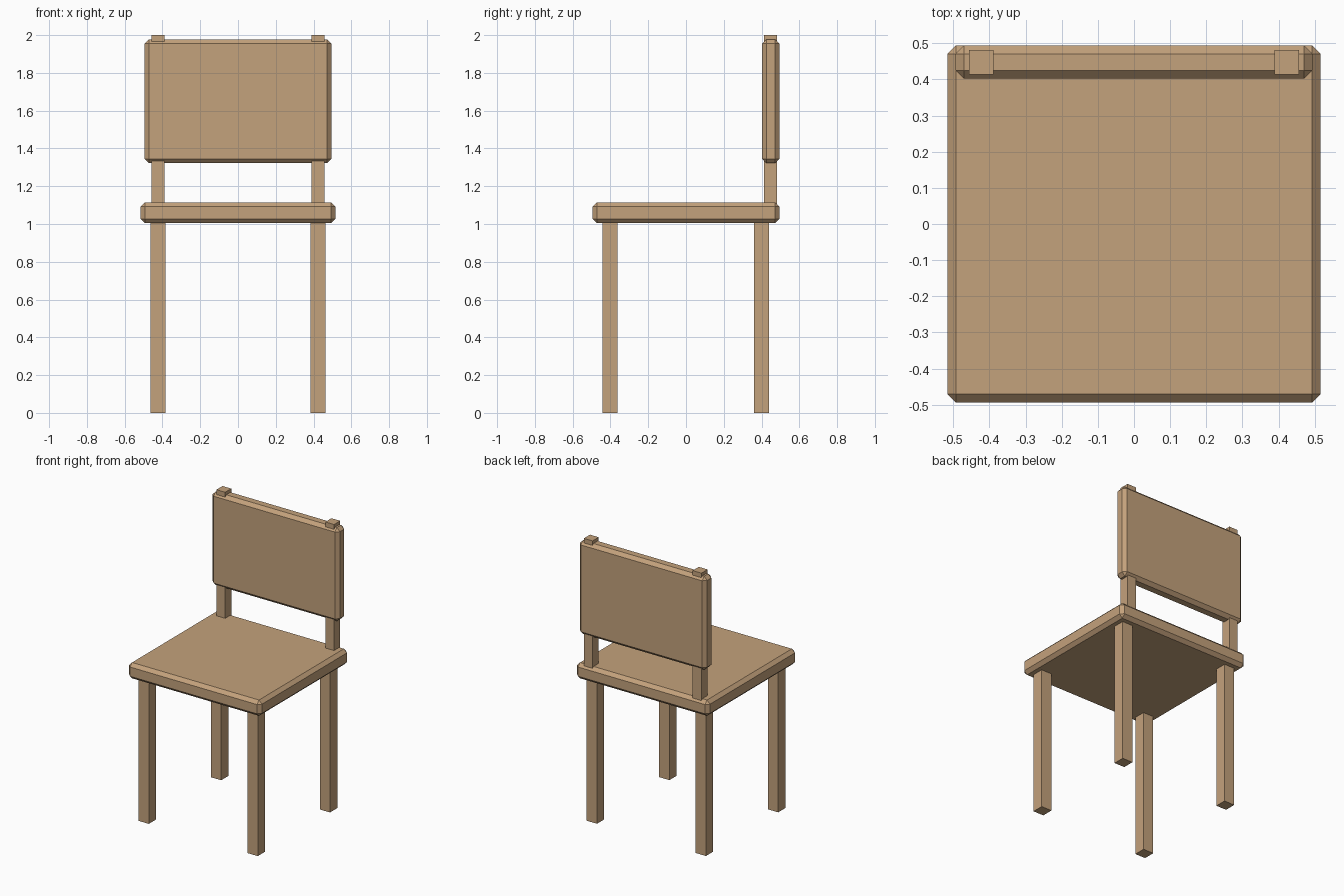
import bpy

if "Cube" in bpy.data.objects:
    bpy.data.objects.remove(bpy.data.objects["Cube"])

wood = bpy.data.materials.new("light wood")
wood.diffuse_color = (0.55, 0.36, 0.20, 1.0)
wood.use_nodes = True
wood.node_tree.nodes["Principled BSDF"].inputs["Base Color"].default_value = wood.diffuse_color


def box(name, lo, hi, bevel=0.0):
    """Axis-aligned box between two corners, optionally chamfered."""
    bpy.ops.mesh.primitive_cube_add(size=1, location=[(a + b) / 2 for a, b in zip(lo, hi)])
    ob = bpy.context.object
    ob.name = name
    ob.scale = [b - a for a, b in zip(lo, hi)]
    bpy.ops.object.transform_apply(location=False, rotation=False, scale=True)
    ob.data.materials.append(wood)
    if bevel:
        mod = ob.modifiers.new("chamfer", 'BEVEL')
        mod.width = bevel
        mod.segments = 1
    return ob


# Chamfered seat and back panel
box("seat", (-0.516, -0.494, 1.004), (0.516, 0.494, 1.115), 0.023)
box("back_panel", (-0.494, 0.402, 1.322), (0.494, 0.494, 1.978), 0.023)

for side, sx in (("left", -1), ("right", 1)):
    cx = sx * 0.423
    # Square legs
    for end, cy in (("front", -0.402), ("back", 0.400)):
        box(f"{end}_{side}_leg", (cx - 0.04, cy - 0.04, 0), (cx + 0.04, cy + 0.04, 1.01))
    # Posts running through the back panel
    box(f"{side}_back_post", (cx - 0.034, 0.413, 1.10), (cx + 0.034, 0.481, 2.0))
